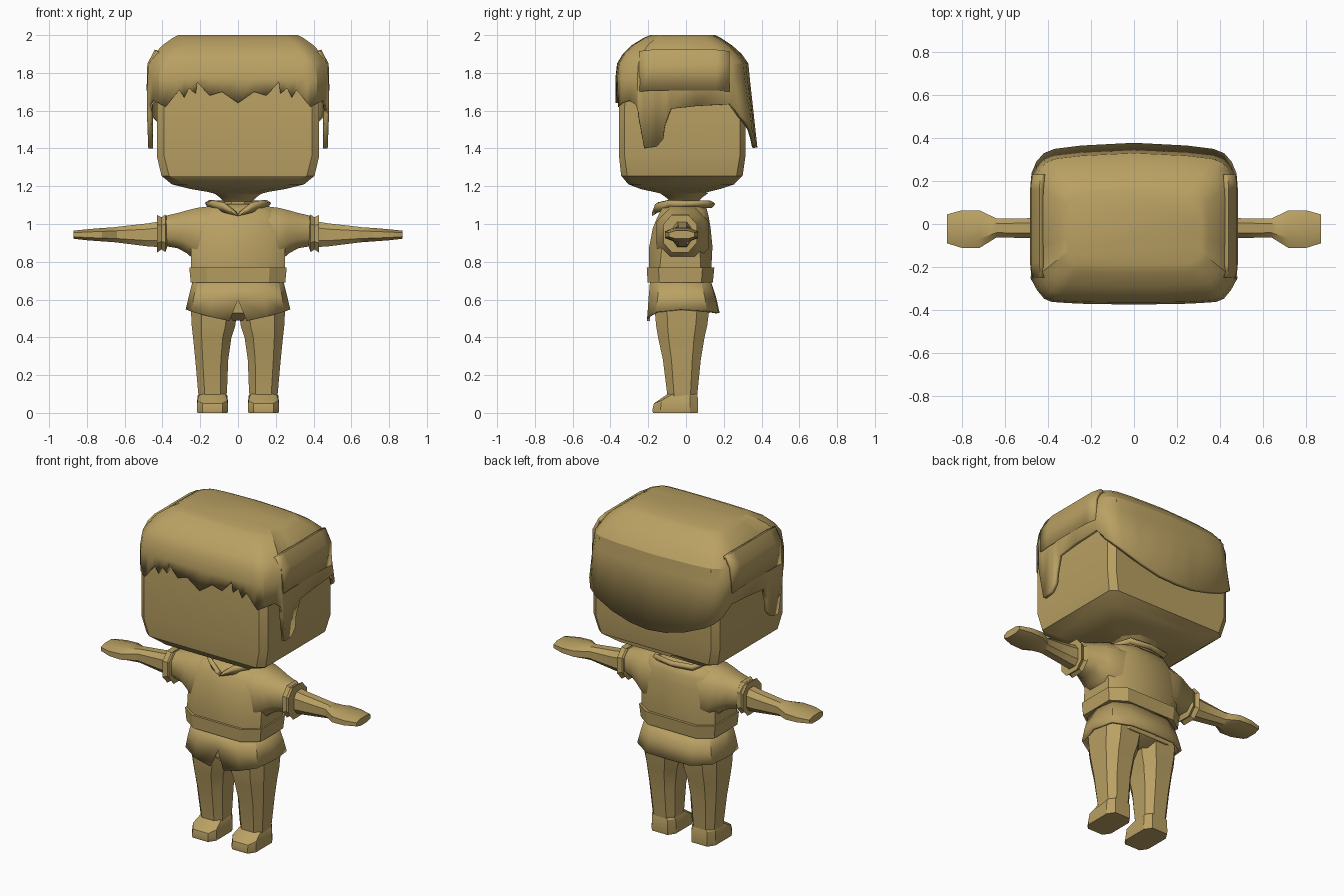
import bpy, bmesh, math

tan = bpy.data.materials.new("tan")
tan.diffuse_color = (0.49, 0.355, 0.125, 1)


def finish(name, bm, angle=30, mirror=False, thick=0):
    bmesh.ops.recalc_face_normals(bm, faces=bm.faces)
    me = bpy.data.meshes.new(name)
    bm.to_mesh(me)
    bm.free()
    me.materials.append(tan)
    ob = bpy.data.objects.new(name, me)
    bpy.context.collection.objects.link(ob)
    bpy.ops.object.select_all(action='DESELECT')
    ob.select_set(True)
    bpy.context.view_layer.objects.active = ob
    bpy.ops.object.shade_smooth_by_angle(angle=math.radians(angle))
    if mirror:
        ob.modifiers.new("mirror", 'MIRROR').use_clip = True
    if thick:
        s = ob.modifiers.new("thickness", 'SOLIDIFY')
        s.thickness, s.offset = thick, -1
    return ob


def loft(name, rings, caps=(True, True), closed=True, **kw):
    """Bridge equal-sized rings of points into one skin."""
    bm = bmesh.new()
    vs = [[bm.verts.new(p) for p in r] for r in rings]
    n = len(vs[0])
    for a, b in zip(vs, vs[1:]):
        for i in range(n if closed else n - 1):
            j = (i + 1) % n
            bm.faces.new((a[i], a[j], b[j], b[i]))
    if caps[0]:
        bm.faces.new(vs[0])
    if caps[1]:
        bm.faces.new(vs[-1])
    return finish(name, bm, **kw)


def octa(u0, u1, v0, v1, c):
    """Rectangle with cut corners; c is the cut as a share of each half side."""
    cu, cv = (u1 - u0) / 2 * c, (v1 - v0) / 2 * c
    return [(u0 + cu, v0), (u1 - cu, v0), (u1, v0 + cv), (u1, v1 - cv),
            (u1 - cu, v1), (u0 + cu, v1), (u0, v1 - cv), (u0, v0 + cv)]


def zring(z, x0, x1, y0, y1, c=0.4):
    return [(x, y, z) for x, y in octa(x0, x1, y0, y1, c)]


def xring(x, y0, y1, z0, z1, c=0.5):
    return [(x, y, z) for y, z in octa(y0, y1, z0, z1, c)]


# head: boxy with a soft underside
loft("head", [zring(z, -x, x, y0, y1, c) for z, x, y0, y1, c in [
    (1.155, .10, -.11, .07, .5), (1.17, .16, -.17, .12, .45), (1.185, .25, -.24, .18, .35),
    (1.21, .35, -.305, .255, .22), (1.255, .405, -.343, .30, .1), (1.36, .43, -.355, .315, .09),
    (1.62, .43, -.355, .315, .09), (1.84, .43, -.345, .30, .12), (1.92, .36, -.27, .22, .2)]])

# hair cap: the lower edge runs from front middle to back middle
edge = [(0, -.372, 1.64), (.085, -.372, 1.70), (.15, -.371, 1.68), (.215, -.37, 1.75),
        (.225, -.37, 1.69), (.26, -.368, 1.72), (.285, -.367, 1.67), (.31, -.366, 1.71),
        (.36, -.362, 1.65), (.385, -.36, 1.62), (.42, -.345, 1.64), (.455, -.30, 1.655),
        (.472, -.265, 1.63), (.482, -.25, 1.58), (.475, -.22, 1.40), (.475, -.155, 1.41),
        (.475, -.12, 1.45), (.475, -.112, 1.52), (.482, -.08, 1.61), (.482, .06, 1.625),
        (.478, .235, 1.635), (.455, .29, 1.57), (.42, .33, 1.53), (.37, .35, 1.50),
        (.25, .365, 1.45), (.12, .372, 1.415), (0, .378, 1.405)]


def hair_ring(z, x, y0, y1, edge_pts):
    out = []
    for px, py, _ in edge_pts:
        t = min(max((py + .372) / .75, 0), 1)
        out.append((px / .48 * x, y0 + t * (y1 - y0), z))
    return out


full = edge + [(-x, y, z) for x, y, z in edge[-2:0:-1]]
loft("hair", [full] + [hair_ring(*r, full) for r in [
    (1.77, .478, -.374, .338), (1.85, .468, -.365, .330), (1.90, .44, -.335, .295),
    (1.945, .40, -.29, .245), (1.985, .345, -.225, .185), (2.0, .315, -.19, .155)]],
    caps=(False, True), thick=.024, angle=28)

# raised side panels of the hair
loft("hair_side_panel", [[(x, -.25, z), (x + .006, -.18, z + .008), (x + .006, .16, z + .008), (x, .23, z)]
                         for x, z in [(.478, 1.70), (.474, 1.84), (.435, 1.915), (.415, 1.91)]],
     caps=(False, False), closed=False, mirror=True, thick=.02)

# neck
loft("neck", [zring(z, -r, r, -r - .01, r - .01, .55) for z, r in
              [(1.04, .085), (1.12, .075), (1.14, .095), (1.165, .13)]])

# jacket body
loft("jacket", [zring(z, -x, x, y0, y1, c) for z, x, y0, y1, c in [
    (.70, .245, -.19, .13, .35), (.78, .25, -.195, .135, .35), (.88, .25, -.195, .14, .4),
    (.98, .25, -.175, .13, .4), (1.04, .24, -.15, .12, .4), (1.08, .20, -.13, .11, .4),
    (1.105, .10, -.10, .09, .5)]], angle=50)

# sleeves, cuffs, arms with flat hands
loft("sleeve", [xring(*r) for r in [
    (.10, -.15, .12, .78, 1.10), (.22, -.155, .12, .80, 1.085), (.27, -.14, .10, .845, 1.072),
    (.32, -.12, .075, .872, 1.058), (.40, -.10, .045, .885, 1.04)]], mirror=True, angle=50)
loft("cuff", [xring(*r) for r in [
    (.375, -.10, .045, .875, 1.035), (.385, -.118, .055, .852, 1.05), (.405, -.108, .045, .865, 1.035),
    (.428, -.12, .057, .85, 1.048), (.43, -.085, .025, .88, 1.015)]], mirror=True)
loft("arm", [xring(*r) for r in [
    (.38, -.075, .03, .875, 1.02), (.48, -.066, .027, .882, 1.003), (.64, -.062, .025, .902, .985),
    (.66, -.075, .035, .904, .982), (.72, -.112, .064, .908, .979), (.80, -.112, .064, .914, .972),
    (.87, -.09, .045, .922, .965)]], mirror=True)

# standing collar with a pointed front
loft("collar", [
    [(0, -.158, 1.055), (.055, -.135, 1.07), (.12, -.08, 1.095), (.138, 0, 1.10), (.11, .10, 1.10), (0, .118, 1.10)],
    [(.012, -.162, 1.068), (.07, -.148, 1.115), (.135, -.09, 1.128), (.155, 0, 1.125), (.122, .118, 1.125),
     (0, .136, 1.122)]], caps=(False, False), closed=False, mirror=True, thick=.025)

# belt
loft("belt", [zring(z, -x, x, y0, y1, .35) for z, x, y0, y1 in [
    (.69, .22, -.17, .11), (.69, .25, -.203, .142), (.77, .258, -.208, .15), (.77, .23, -.17, .11)]])

# jacket skirt, split at the front
loft("jacket_skirt", [
    [(0, -.19, .70), (.13, -.19, .70), (.215, -.14, .70), (.24, -.03, .70), (.22, .08, .70), (.13, .13, .70), (0, .13, .70)],
    [(0, -.198, .60), (.14, -.198, .61), (.235, -.15, .61), (.262, -.03, .61), (.24, .10, .61), (.14, .155, .61), (0, .16, .61)],
    [(.045, -.207, .487), (.15, -.205, .51), (.245, -.16, .535), (.277, -.03, .548), (.255, .11, .54), (.15, .172, .53),
     (0, .178, .53)]], caps=(False, False), closed=False, mirror=True, thick=.015)

# trousers: seat and legs
loft("trouser_seat", [zring(z, -x, x, y0, y1) for z, x, y0, y1 in [
    (.49, .12, -.12, .08), (.53, .235, -.16, .125), (.70, .22, -.17, .11)]])
loft("trouser_leg", [zring(*r, .45) for r in [
    (.085, .062, .208, -.098, .058), (.12, .058, .212, -.102, .062), (.28, .052, .226, -.122, .078),
    (.40, .035, .238, -.148, .098), (.46, .015, .245, -.158, .112), (.56, .001, .25, -.167, .125)]], mirror=True)

# shoes: low toe rising to the ankle
loft("shoe", [zring(0, .055, .215, -.175, .062, .35), zring(.015, .052, .218, -.178, .064, .35),
              [(x, y, z + max(0, min(1, (y + .165) / .09)) * .04) for x, y, z in zring(.05, .055, .215, -.17, .062, .35)],
              zring(.105, .068, .202, -.09, .055, .4)], mirror=True)
